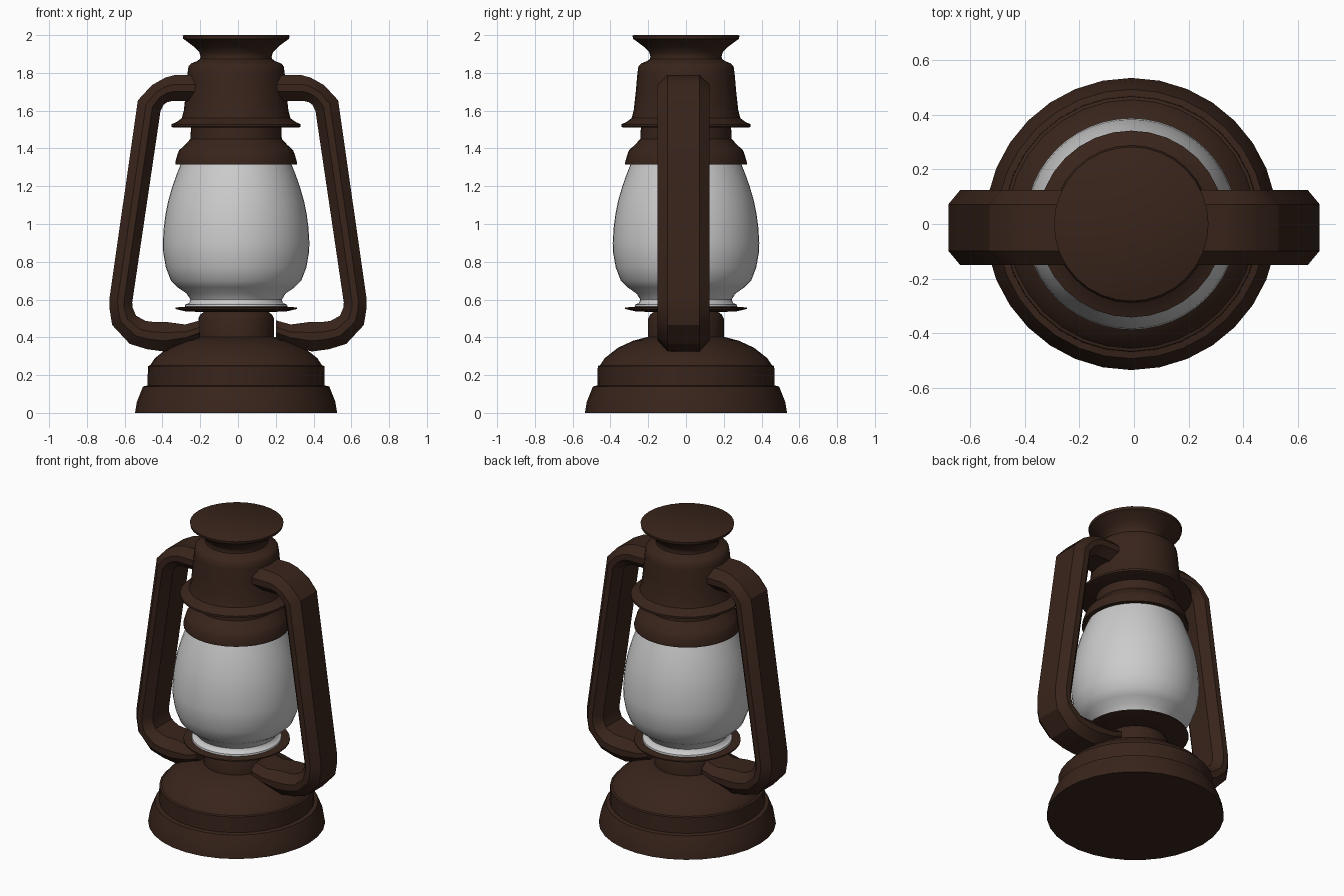
import bpy, bmesh, math

if "Cube" in bpy.data.objects:
    bpy.data.objects.remove(bpy.data.objects["Cube"])

CX = -0.01   # lantern axis is slightly off the handle centre

brown = bpy.data.materials.new("dark_brown_metal")
brown.diffuse_color = (0.04, 0.018, 0.011, 1)
brown.use_nodes = True
brown.node_tree.nodes["Principled BSDF"].inputs["Base Color"].default_value = brown.diffuse_color


def finish(bm, name, mat, angle):
    bmesh.ops.recalc_face_normals(bm, faces=bm.faces)
    me = bpy.data.meshes.new(name)
    bm.to_mesh(me)
    bm.free()
    ob = bpy.data.objects.new(name, me)
    bpy.context.collection.objects.link(ob)
    if mat:
        me.materials.append(mat)
    bpy.ops.object.select_all(action='DESELECT')
    ob.select_set(True)
    bpy.context.view_layer.objects.active = ob
    bpy.ops.object.shade_smooth_by_angle(angle=math.radians(angle))
    return ob


def lathe(name, profile, mat=None, n=32, angle=35):
    """Revolve (radius, z) points about the lantern axis, with capped ends."""
    bm = bmesh.new()
    rings = [[bm.verts.new((CX + r * math.cos(2 * math.pi * i / n),
                            r * math.sin(2 * math.pi * i / n), z))
              for i in range(n)] for r, z in profile]
    for a, b in zip(rings, rings[1:]):
        for i in range(n):
            j = (i + 1) % n
            bm.faces.new((a[i], a[j], b[j], b[i]))
    bm.faces.new(rings[0])
    bm.faces.new(rings[-1])
    return finish(bm, name, mat, angle)


# Fuel tank base with stepped skirt and domed top
lathe("fuel_tank", [(.535, 0), (.525, .06), (.493, .14), (.469, .145), (.467, .248),
                    (.455, .252), (.43, .29), (.36, .345), (.28, .382), (.2, .403)], brown)
# Burner neck and the thin plate under the glass
lathe("burner_neck", [(.2, .39), (.2, .5), (.19, .52), (.17, .535), (.17, .55)], brown)
lathe("burner_plate", [(.17, .533), (.27, .538), (.322, .55), (.322, .558),
                       (.27, .562)], brown)
# Glass globe
lathe("glass_globe", [(.272, .562), (.27, .573), (.248, .582), (.242, .6), (.262, .632),
                      (.31, .665), (.345, .7), (.372, .77), (.386, .85), (.388, .9),
                      (.383, .98), (.374, 1.05), (.36, 1.12), (.337, 1.2),
                      (.312, 1.27), (.29, 1.325)], None, 48, 50)
# Collar over the glass
lathe("glass_collar", [(.322, 1.315), (.322, 1.328), (.31, 1.37), (.302, 1.39), (.27, 1.42),
                       (.242, 1.45), (.238, 1.53)], brown)
# Hood with flared rim, and its flaring chimney cap
lathe("hood", [(.335, 1.512), (.342, 1.515), (.342, 1.528), (.315, 1.54), (.288, 1.56),
               (.277, 1.6), (.266, 1.7), (.257, 1.8), (.252, 1.835), (.238, 1.85),
               (.207, 1.862), (.19, 1.875)], brown)
lathe("chimney_cap", [(.195, 1.86), (.188, 1.885), (.195, 1.91), (.225, 1.94),
                      (.268, 1.972), (.28, 1.98), (.283, 1.997), (.278, 2.0)], brown)

# Side tubes: pairs of outer and inner edge points (x, z) from the hood down to the tank
path = [((.20, 1.79), (.20, 1.65)), ((.33, 1.79), (.355, 1.65)),
        ((.385, 1.775), (.375, 1.645)), ((.456, 1.735), (.393, 1.632)),
        ((.53, 1.655), (.41, 1.6)), ((.68, .61), (.56, .585)),
        ((.68, .55), (.559, .56)), ((.666, .465), (.54, .515)),
        ((.573, .365), (.49, .487)), ((.48, .337), (.45, .482)),
        ((.39, .325), (.385, .482)), ((.27, .36), (.28, .468)),
        ((.20, .39), (.20, .49))]
section = [(0, -.085), (.36, -.137), (.64, -.137), (1, -.085),
           (1, .085), (.64, .137), (.36, .137), (0, .085)]


def side_tube(name, side):
    bm = bmesh.new()
    rings = [[bm.verts.new((side * (o[0] + t * (i[0] - o[0])), y - .013,
                            o[1] + t * (i[1] - o[1]))) for t, y in section]
             for o, i in path]
    for a, b in zip(rings, rings[1:]):
        for k in range(8):
            m = (k + 1) % 8
            bm.faces.new((a[k], a[m], b[m], b[k]))
    bm.faces.new(rings[0])
    bm.faces.new(rings[-1])
    return finish(bm, name, brown, 30)


side_tube("left_side_tube", -1)
side_tube("right_side_tube", 1)
